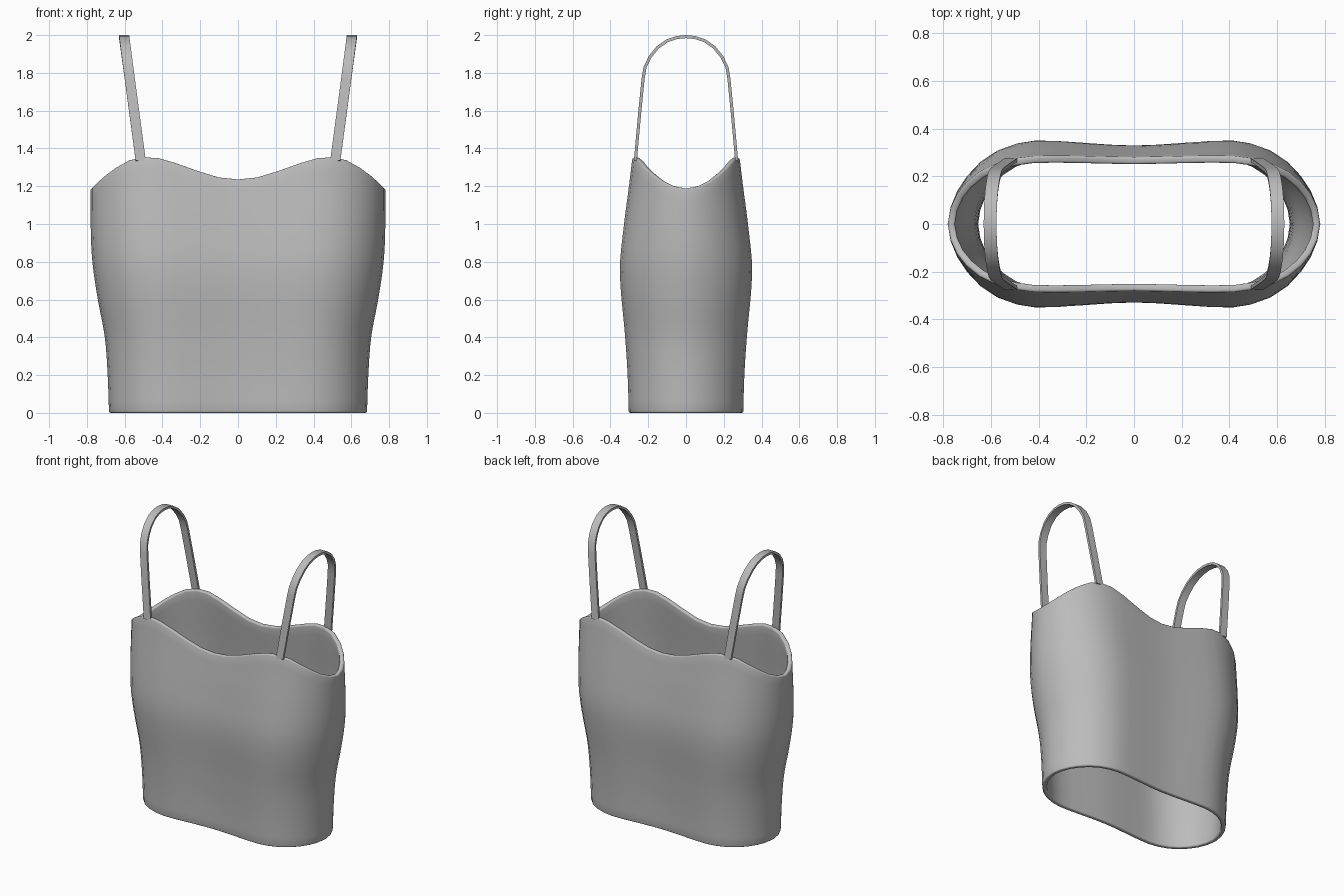
import bpy
import bmesh
from mathutils import Vector

cube = bpy.data.objects.get("Cube")
if cube:
    bpy.data.objects.remove(cube, do_unlink=True)

grey = bpy.data.materials.new("soft grey fabric")
grey.use_nodes = True
grey.diffuse_color = (0.5, 0.5, 0.5, 1)
grey.node_tree.nodes["Principled BSDF"].inputs["Base Color"].default_value = (0.5, 0.5, 0.5, 1)


def curve_at(points, t):
    """Smooth interpolation of (t, value) pairs."""
    def slope(i):
        a, b = points[max(i - 1, 0)], points[min(i + 1, len(points) - 1)]
        return (b[1] - a[1]) / (b[0] - a[0])
    t = min(max(t, points[0][0]), points[-1][0])
    i = max(k for k in range(len(points) - 1) if points[k][0] <= t)
    (t0, v0), (t1, v1) = points[i], points[i + 1]
    h = t1 - t0
    s = (t - t0) / h
    return ((2*s**3 - 3*s**2 + 1) * v0 + (s**3 - 2*s**2 + s) * h * slope(i)
            + (3*s**2 - 2*s**3) * v1 + (s**3 - s**2) * h * slope(i + 1))


def make_object(name, bm):
    bmesh.ops.recalc_face_normals(bm, faces=bm.faces)
    mesh = bpy.data.meshes.new(name)
    bm.to_mesh(mesh)
    bm.free()
    obj = bpy.data.objects.new(name, mesh)
    bpy.context.collection.objects.link(obj)
    mesh.materials.append(grey)
    return obj


def shade(obj, degrees):
    bpy.ops.object.select_all(action='DESELECT')
    obj.select_set(True)
    bpy.context.view_layer.objects.active = obj
    bpy.ops.object.shade_smooth_by_angle(angle=degrees * 0.01745)


# Body: half width and half depth by height, neckline height by sideways position
WIDTH = [(0, .683), (.2, .69), (.4, .705), (.6, .742), (.8, .771), (1, .78), (1.4, .78)]
DEPTH = [(0, .303), (.2, .309), (.4, .322), (.75, .35), (1, .328), (1.2, .302), (1.36, .283)]
NECK = [(0, 1.237), (.16, 1.252), (.32, 1.295), (.5, 1.342), (.62, 1.355),
        (.75, 1.335), (.9, 1.26), (1, 1.188)]

# Quarter outline with a slight waist at the middle, mirrored to a full loop
QUARTER = [(0, .94), (.13, .95), (.27, .972), (.42, .995), (.54, 1), (.64, .965), (.74, .885),
           (.83, .755), (.9, .59), (.95, .42), (.985, .22), (1, 0)]
half = QUARTER + [(u, -v) for u, v in QUARTER[-2::-1]]
loop = half + [(-u, v) for u, v in half[-2:0:-1]]

ROWS = 20
bm = bmesh.new()
rows = []
for r in range(ROWS + 1):
    ring = []
    for u, v in loop:
        z = curve_at(NECK, abs(u)) * r / ROWS
        ring.append(bm.verts.new((u * curve_at(WIDTH, z), v * curve_at(DEPTH, z), z)))
    rows.append(ring)
for low, high in zip(rows, rows[1:]):
    for i in range(len(loop)):
        j = (i + 1) % len(loop)
        bm.faces.new((low[i], low[j], high[j], high[i]))
body = make_object("top_body", bm)
wall = body.modifiers.new("wall", 'SOLIDIFY')
wall.thickness = 0.03
wall.offset = -1
hem = body.modifiers.new("rounded_hem", 'BEVEL')
hem.width = 0.009
hem.segments = 3
hem.limit_method = 'ANGLE'
hem.angle_limit = 0.9
shade(body, 60)

# Shoulder straps: flat bands arching from the front neckline to the back
ARCH = [(.268, 1.335), (.246, 1.58), (.227, 1.77), (.217, 1.83), (.19, 1.885), (.15, 1.935),
        (.1, 1.97), (.05, 1.987), (0, 1.992)]
path = [Vector((0, -y, z)) for y, z in ARCH] + [Vector((0, y, z)) for y, z in ARCH[-2::-1]]
for side, name in ((1, "left_strap"), (-1, "right_strap")):
    bm = bmesh.new()
    previous = None
    for i, p in enumerate(path):
        along = path[min(i + 1, len(path) - 1)] - path[max(i - 1, 0)]
        out = Vector((0, -along.z, along.y)).normalized() * 0.008
        centre = p + Vector((side * (0.517 + (p.z - 1.35) * 0.134), 0, 0))
        across = Vector((0.027, 0, 0))
        ring = [bm.verts.new(centre + a * across + b * out)
                for a, b in ((-1, -1), (1, -1), (1, 1), (-1, 1))]
        if previous:
            for k in range(4):
                n = (k + 1) % 4
                bm.faces.new((previous[k], previous[n], ring[n], ring[k]))
        else:
            bm.faces.new(ring)
        previous = ring
    bm.faces.new(previous)
    shade(make_object(name, bm), 40)
